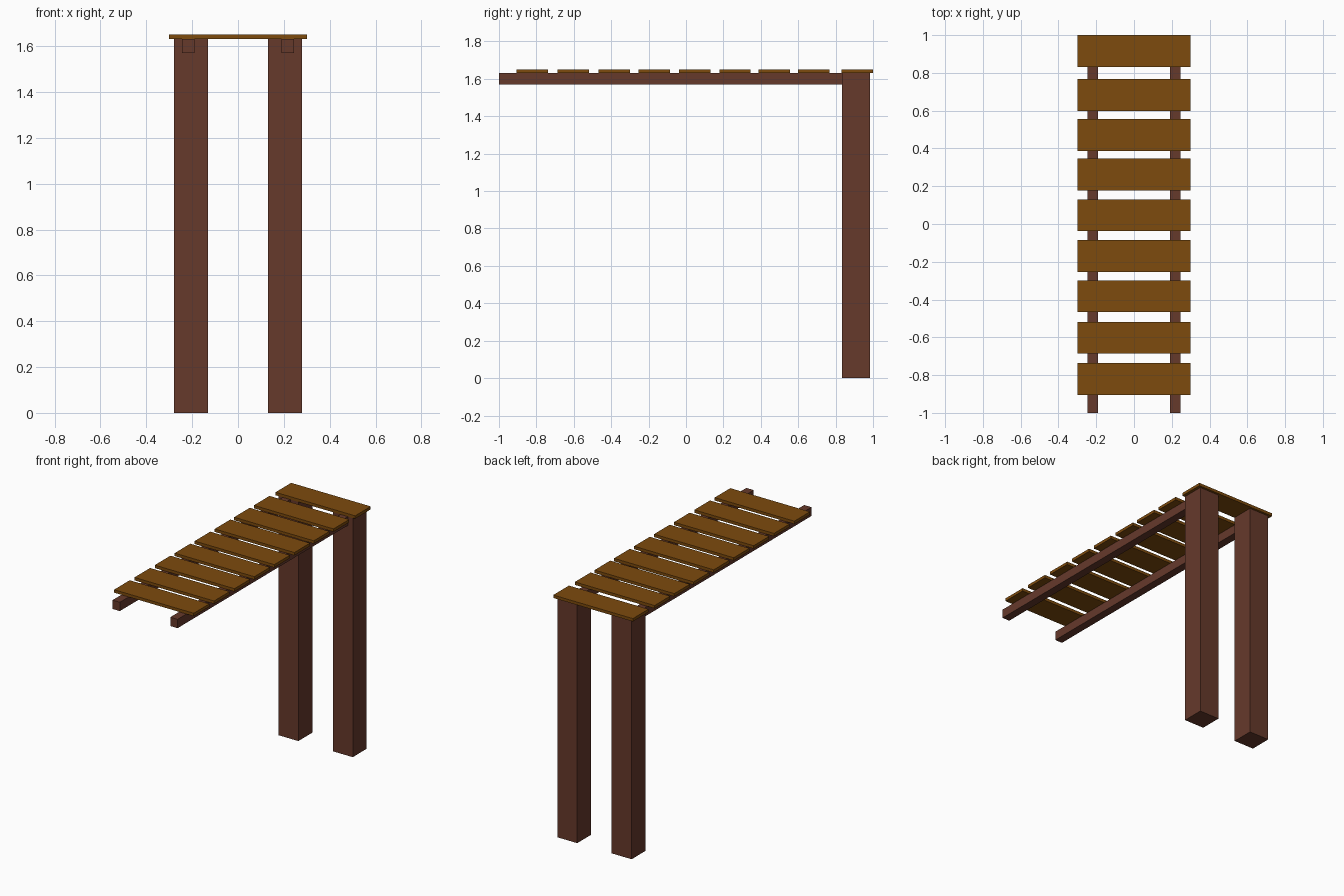
import bpy
import bmesh
from mathutils import Vector

if "Cube" in bpy.data.objects:
    bpy.data.objects.remove(bpy.data.objects["Cube"])


def material(name, rgb):
    m = bpy.data.materials.new(name)
    m.diffuse_color = (*rgb, 1.0)
    m.use_nodes = True
    m.node_tree.nodes["Principled BSDF"].inputs["Base Color"].default_value = m.diffuse_color
    return m


plank_wood = material("plank_wood", (0.205, 0.069, 0.004))
beam_wood = material("beam_wood", (0.133, 0.041, 0.024))


def box(name, lo, hi, mat):
    """Axis-aligned box between two corners."""
    lo, hi = Vector(lo), Vector(hi)
    centre, size = (lo + hi) / 2, hi - lo
    mesh = bpy.data.meshes.new(name)
    bm = bmesh.new()
    bmesh.ops.create_cube(bm, size=1.0)
    bmesh.ops.scale(bm, vec=size, verts=bm.verts)
    bm.to_mesh(mesh)
    bm.free()
    mesh.materials.append(mat)
    obj = bpy.data.objects.new(name, mesh)
    obj.location = centre
    bpy.context.collection.objects.link(obj)
    return obj


BEAM_TOP, DECK_TOP = 1.63, 1.65

# Posts and long rails, mirrored left and right
for side, s in (("left", -1), ("right", 1)):
    post_x = sorted((s * 0.13, s * 0.28))
    rail_x = sorted((s * 0.19, s * 0.245))
    box(f"{side}_post", (post_x[0], 0.835, 0), (post_x[1], 0.985, BEAM_TOP), beam_wood)
    box(f"{side}_rail", (rail_x[0], -1.0, 1.57), (rail_x[1], 0.835, BEAM_TOP), beam_wood)

# Deck planks, slightly uneven spacing as hand-laid
plank_centres = (-0.821, -0.602, -0.383, -0.169, 0.046, 0.262, 0.471, 0.683, 0.916)
for i, y in enumerate(plank_centres, 1):
    box(f"plank_{i}", (-0.30, y - 0.084, BEAM_TOP), (0.30, y + 0.084, DECK_TOP), plank_wood)
